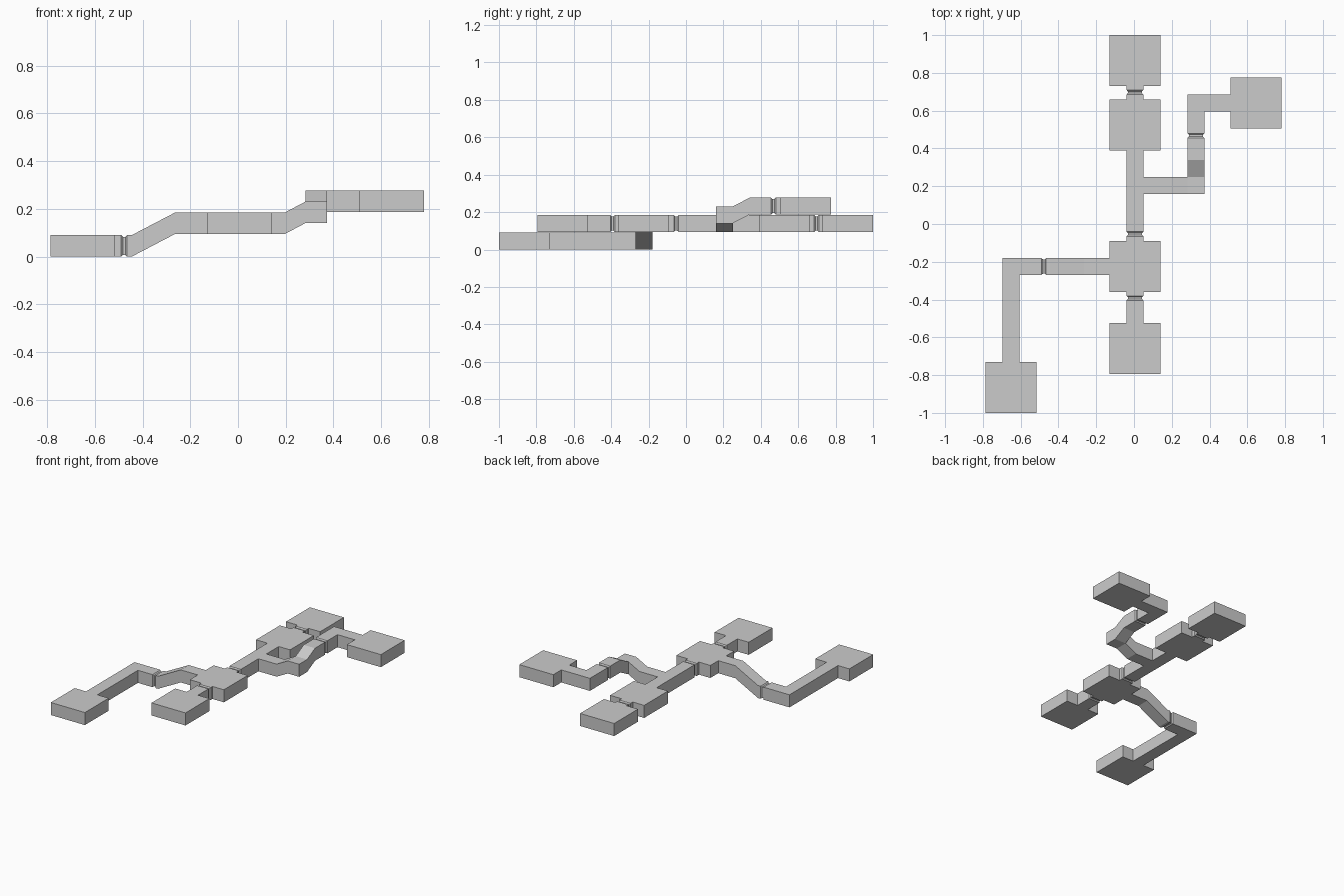
import bpy, bmesh
from collections import Counter
from mathutils import Vector

if "Cube" in bpy.data.objects:
    bpy.data.objects.remove(bpy.data.objects["Cube"])

U = 0.09              # corridor width, height and floor tile
LOW, MID, TOP = 0.0, 0.094, 0.187
HALF = (MID + TOP) / 2
parts = {}            # part name -> list of (face points, cell centre)


def key(face):
    return tuple(sorted(tuple(round(c, 4) + 0.0 for c in p) for p in face))


def section(axis, pos, mid, z, inset=0.0):
    """Square corridor cross-section at pos along the axis."""
    lo, hi = mid - U / 2 + inset, mid + U / 2 - inset
    b, t = z + inset, z + U - inset
    pts = [(lo, b), (hi, b), (hi, t), (lo, t)]
    if axis == 'x':
        return [Vector((pos, s, h)) for s, h in pts]
    return [Vector((s, pos, h)) for s, h in pts]


def cell(name, a, b):
    """Convex block between two sections."""
    centre = sum(a + b, Vector()) / 8
    faces = [a, b] + [[a[i], a[i - 1], b[i - 1], b[i]] for i in range(4)]
    parts.setdefault(name, []).extend((f, centre) for f in faces)


def run(name, axis, mid, stops):
    """Chain of blocks; a stop is (position, floor height[, inset])."""
    secs = [section(axis, s[0], mid, *s[1:]) for s in stops]
    for a, b in zip(secs, secs[1:]):
        cell(name, a, b)


def door(name, axis, mid, p0, p1, z):
    """Recessed collar with tapered ends."""
    d = (p1 - p0) * 0.3
    run(name, axis, mid, [(p0, z), (p0 + d, z, 0.007), (p1 - d, z, 0.007), (p1, z)])


def room(name, cx, cy, z):
    """Three by three tile room."""
    for i in (-1, 0, 1):
        x = cx + i * U
        run(name, 'y', x, [(cy + (j - 1.5) * U, z) for j in range(4)])


CX = 0.005
# rooms
room("north_room", CX, 0.865, MID)
room("upper_room", CX, 0.525, MID)
room("central_room", CX, -0.225, MID)
room("south_room", CX, -0.66, MID)
room("east_room", 0.645, 0.64, TOP)
room("west_room", -0.65, -0.865, LOW)

# central spine corridors
run("north_neck", 'y', CX, [(0.66, MID), (0.685, MID)])
door("north_door", 'y', CX, 0.685, 0.71, MID)
run("north_neck", 'y', CX, [(0.71, MID), (0.73, MID)])
run("spine_corridor", 'y', CX, [(0.39, MID), (0.25, MID), (0.16, MID), (-0.04, MID)])
door("central_door", 'y', CX, -0.065, -0.04, MID)
run("spine_corridor", 'y', CX, [(-0.065, MID), (-0.09, MID)])
run("south_neck", 'y', CX, [(-0.36, MID), (-0.38, MID)])
door("south_door", 'y', CX, -0.405, -0.38, MID)
run("south_neck", 'y', CX, [(-0.405, MID), (-0.525, MID)])

# east branch: two ramps up around a corner
run("east_corridor", 'x', 0.205,
    [(0.05, MID), (0.195, MID), (0.283, HALF), (0.373, HALF)])
run("east_corridor", 'y', 0.328, [(0.25, HALF), (0.34, TOP), (0.455, TOP)])
door("east_door", 'y', 0.328, 0.455, 0.48, TOP)
run("east_corridor", 'y', 0.328, [(0.48, TOP), (0.595, TOP), (0.685, TOP)])
run("east_corridor", 'x', 0.64, [(0.373, TOP), (0.51, TOP)])

# west branch: ramp down, then a corner to the low room
run("west_corridor", 'x', -0.225,
    [(-0.13, MID), (-0.265, MID), (-0.445, LOW), (-0.465, LOW)])
door("west_door", 'x', -0.225, -0.49, -0.465, LOW)
run("west_corridor", 'x', -0.225, [(-0.49, LOW), (-0.605, LOW), (-0.695, LOW)])
run("west_corridor", 'y', -0.65, [(-0.27, LOW), (-0.73, LOW)])

# keep only outer faces: any face shared by two blocks is an opening
count = Counter(key(f) for fs in parts.values() for f, _ in fs)
for name, faces in parts.items():
    bm = bmesh.new()
    for pts, centre in faces:
        if count[key(pts)] > 1:
            continue
        f = bm.faces.new([bm.verts.new(p) for p in pts])
        f.normal_update()
        if f.normal.dot(f.calc_center_median() - centre) < 0:
            f.normal_flip()
    bmesh.ops.remove_doubles(bm, verts=bm.verts[:], dist=0.0005)
    bmesh.ops.dissolve_limit(bm, angle_limit=0.01, verts=bm.verts[:], edges=bm.edges[:])
    mesh = bpy.data.meshes.new(name)
    bm.to_mesh(mesh)
    bm.free()
    bpy.context.collection.objects.link(bpy.data.objects.new(name, mesh))
